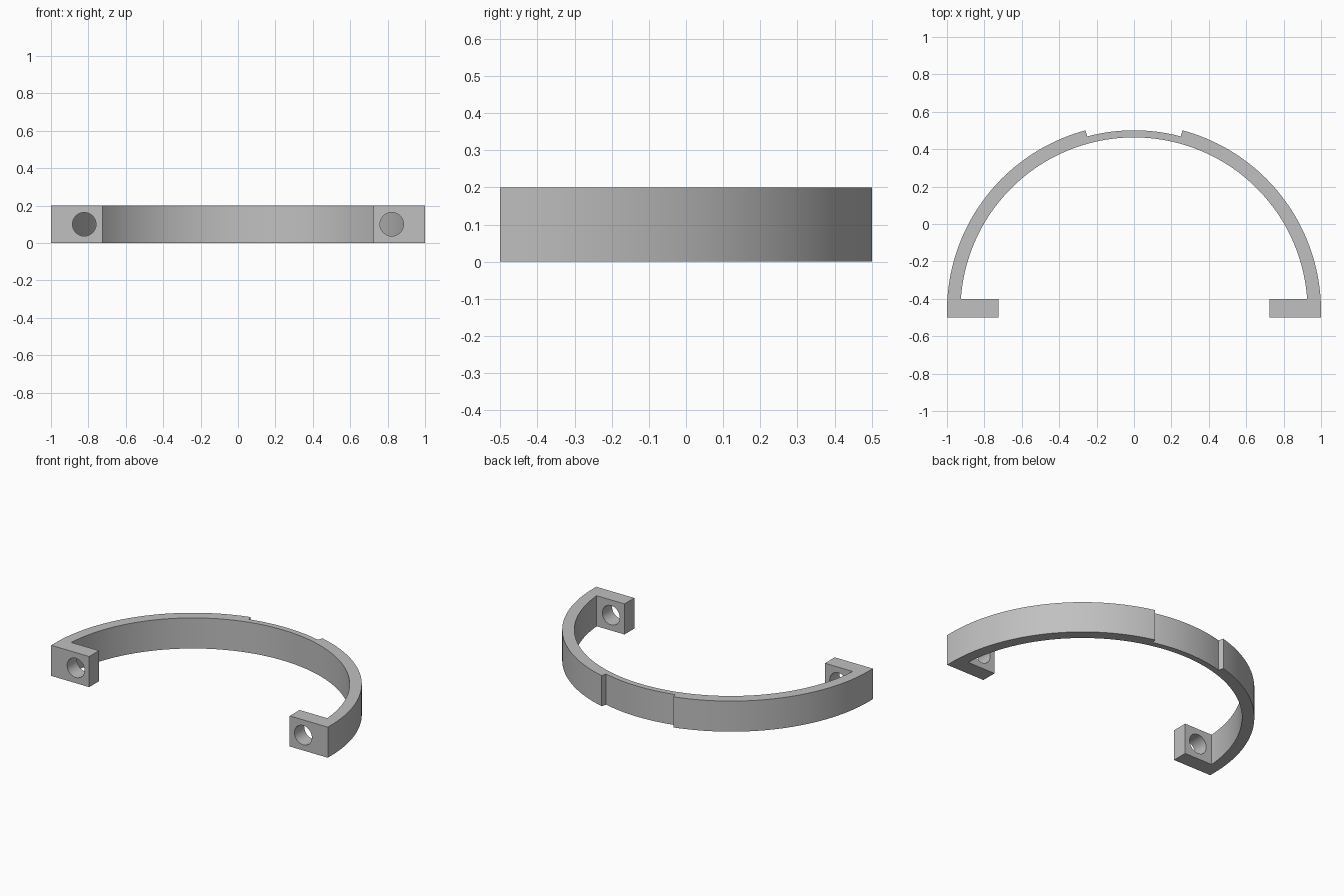
import bpy, bmesh
from math import sin, cos, asin, sqrt, radians, pi
from mathutils import Matrix

if "Cube" in bpy.data.objects:
    bpy.data.objects.remove(bpy.data.objects["Cube"])

HEIGHT = 0.2
CENTRE_Y = -0.465          # centre of the arcs
OUTER, GROOVE, INNER = 1.0, 0.966, 0.928
FRONT_Y, LUG_BACK_Y, LUG_X = -0.501, -0.4, 0.725
HOLE_X, HOLE_R = 0.822, 0.063

grey = bpy.data.materials.new("satin grey")
grey.use_nodes = True
colour = (0.53, 0.53, 0.53, 1)
grey.diffuse_color = colour
grey.node_tree.nodes["Principled BSDF"].inputs["Base Color"].default_value = colour


def arc(radius, start, end, steps):
    """Points on an arc about the band centre, angles in radians."""
    angles = [start + (end - start) * i / steps for i in range(steps + 1)]
    return [(radius * cos(a), CENTRE_Y + radius * sin(a)) for a in angles]


def make_object(name, bm):
    bmesh.ops.recalc_face_normals(bm, faces=bm.faces)
    mesh = bpy.data.meshes.new(name)
    bm.to_mesh(mesh)
    bm.free()
    mesh.materials.append(grey)
    obj = bpy.data.objects.new(name, mesh)
    bpy.context.collection.objects.link(obj)
    return obj


# Half-ring band with a shallow groove at the back and a lug at each end
groove_start, groove_end = radians(75), radians(105)
inner_start = asin((LUG_BACK_Y - CENTRE_Y) / INNER)
profile = [(-LUG_X, LUG_BACK_Y), (-LUG_X, FRONT_Y), (-OUTER, FRONT_Y)]
profile += arc(OUTER, pi, groove_end, 40)
profile += arc(GROOVE, groove_end, groove_start, 16)
profile += arc(OUTER, groove_start, 0, 40)
profile += [(OUTER, FRONT_Y), (LUG_X, FRONT_Y), (LUG_X, LUG_BACK_Y)]
profile += arc(INNER, inner_start, pi - inner_start, 90)

bm = bmesh.new()
base = bm.faces.new([bm.verts.new((x, y, 0)) for x, y in profile])
top = bmesh.ops.extrude_face_region(bm, geom=[base], use_keep_orig=True)["geom"]
bmesh.ops.translate(bm, vec=(0, 0, HEIGHT),
                    verts=[v for v in top if isinstance(v, bmesh.types.BMVert)])
band = make_object("clamp_band", bm)

# Round screw holes through both lugs
bm = bmesh.new()
for side in (-1, 1):
    place = (Matrix.Translation((side * HOLE_X, (FRONT_Y + LUG_BACK_Y) / 2, HEIGHT / 2))
             @ Matrix.Rotation(pi / 2, 4, 'X'))
    bmesh.ops.create_cone(bm, cap_ends=True, segments=48, radius1=HOLE_R,
                          radius2=HOLE_R, depth=0.2, matrix=place)
cutter = make_object("hole_cutter", bm)
cutter.hide_render = True

bpy.ops.object.select_all(action='DESELECT')
band.select_set(True)
bpy.context.view_layer.objects.active = band
cut = band.modifiers.new("screw_holes", 'BOOLEAN')
cut.operation = 'DIFFERENCE'
cut.solver = 'EXACT'
cut.object = cutter
bpy.ops.object.modifier_apply(modifier=cut.name)
bpy.data.objects.remove(cutter)

bpy.ops.object.shade_smooth_by_angle(angle=radians(30))
